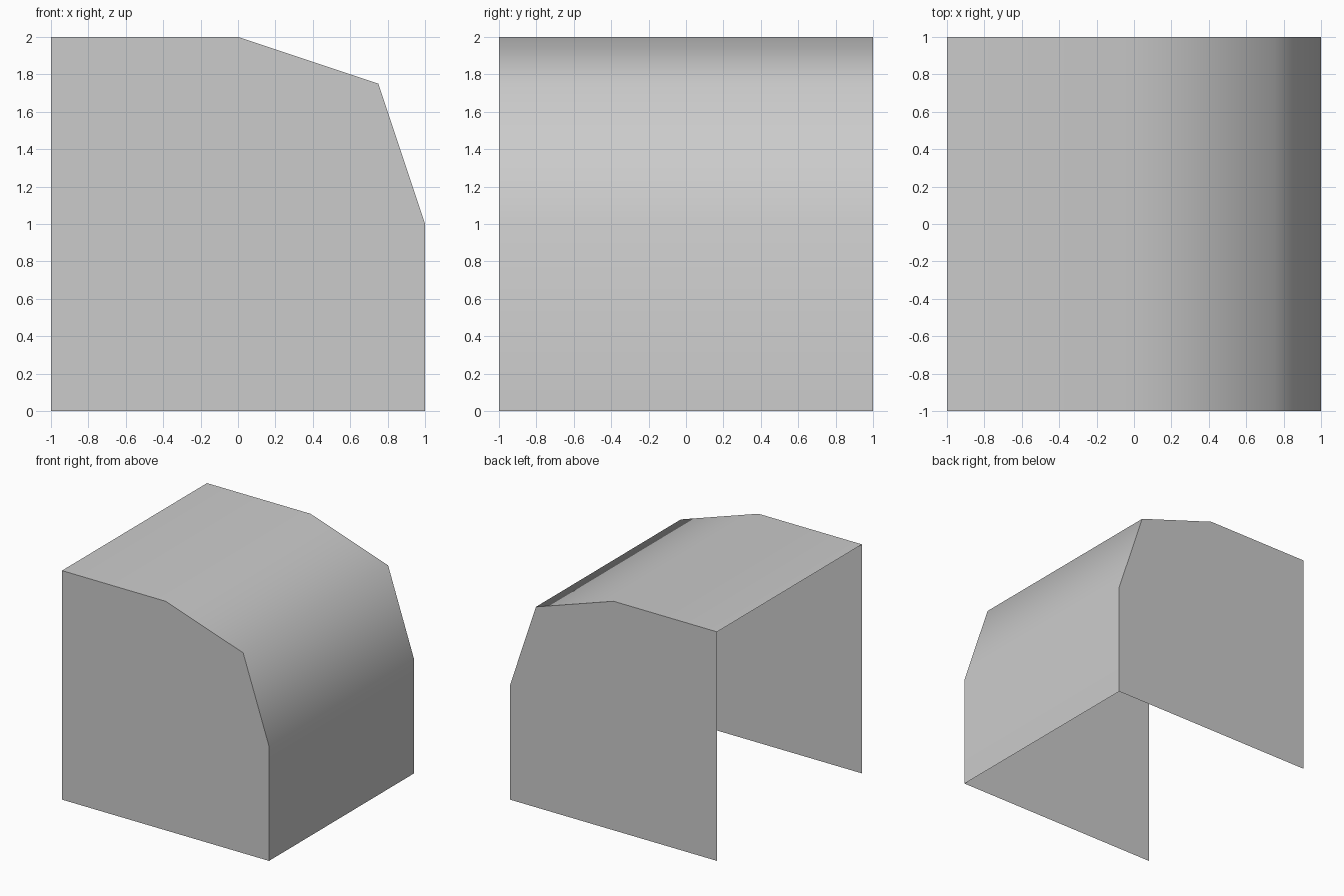
import bpy

cube = bpy.data.objects.get("Cube")
if cube:
    bpy.data.objects.remove(cube, do_unlink=True)

GREY = (0.6, 0.6, 0.6, 1.0)
mat = bpy.data.materials.new("plain grey")
mat.use_nodes = True
mat.diffuse_color = GREY
mat.node_tree.nodes["Principled BSDF"].inputs["Base Color"].default_value = GREY

# Cross-section (x, z): flat top, two bevels, straight side
PROFILE = [(-1, 2), (0, 2), (0.75, 1.75), (1, 1), (1, 0)]


def add_object(name, verts, faces, smooth):
    mesh = bpy.data.meshes.new(name)
    mesh.from_pydata(verts, [], faces)
    mesh.polygons.foreach_set("use_smooth", [smooth] * len(faces))
    mesh.materials.append(mat)
    obj = bpy.data.objects.new(name, mesh)
    bpy.context.collection.objects.link(obj)
    return obj


# Smooth roof and side sheet, open underneath and on the -x side
n = len(PROFILE)
sheet = [(x, y, z) for y in (-1, 1) for x, z in PROFILE]
add_object("curved_cover", sheet,
           [(i, i + 1, n + i + 1, n + i) for i in range(n - 1)], True)

# Flat end walls, facing outward
outline = PROFILE + [(-1, 0)]
for name, y in (("front_wall", -1), ("back_wall", 1)):
    loop = outline[::-1] if y < 0 else outline
    add_object(name, [(x, y, z) for x, z in loop], [tuple(range(len(loop)))], False)
